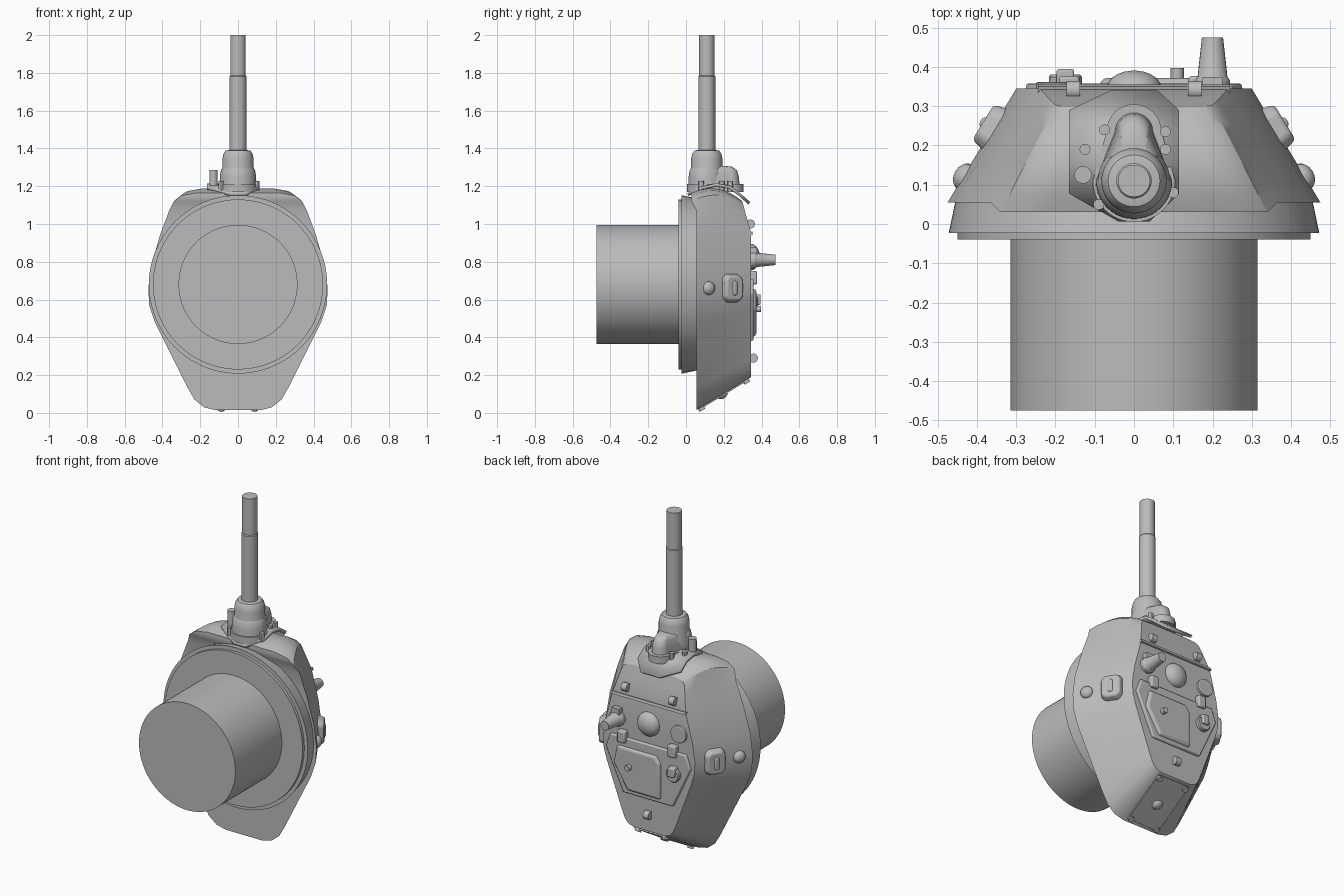
import bpy, bmesh, math
from mathutils import Vector, Matrix

if "Cube" in bpy.data.objects:
    bpy.data.objects.remove(bpy.data.objects["Cube"], do_unlink=True)

grey = bpy.data.materials.new("plain_grey")
grey.use_nodes = True
COL = (0.5, 0.5, 0.5, 1)
grey.diffuse_color = COL
grey.node_tree.nodes["Principled BSDF"].inputs["Base Color"].default_value = COL


def finish(name, bm, angle=30):
    bmesh.ops.recalc_face_normals(bm, faces=bm.faces)
    me = bpy.data.meshes.new(name)
    bm.to_mesh(me)
    bm.free()
    me.materials.append(grey)
    me.shade_smooth()
    me.set_sharp_from_angle(angle=math.radians(angle))
    ob = bpy.data.objects.new(name, me)
    bpy.context.collection.objects.link(ob)
    return ob


def bevel(ob, width, segments=2):
    m = ob.modifiers.new("bevel", "BEVEL")
    m.width, m.segments, m.limit_method = width, segments, "ANGLE"
    return ob


def loft(name, rings, cap=True, angle=30):
    """Skin a list of equal closed rings of 3D points."""
    bm = bmesh.new()
    vs = [[bm.verts.new(p) for p in r] for r in rings]
    n = len(vs[0])
    for a, b in zip(vs, vs[1:]):
        for i in range(n):
            bm.faces.new((a[i], a[(i + 1) % n], b[(i + 1) % n], b[i]))
    if cap:
        bm.faces.new(vs[0])
        bm.faces.new(vs[-1])
    return finish(name, bm, angle)


def frame(pos, normal, up=(0, 0, 1)):
    """Matrix whose z axis follows normal and y axis leans to up."""
    n = Vector(normal).normalized()
    x = Vector(up).cross(n).normalized()
    m = Matrix((x, n.cross(x), n)).transposed().to_4x4()
    m.translation = pos
    return m


def lathe(name, prof, mat, n=32, angle=30):
    """Turn (radius, height) pairs about the frame's z axis."""
    rings = [[mat @ Vector((r * math.cos(2 * math.pi * i / n), r * math.sin(2 * math.pi * i / n), h))
              for i in range(n)] for r, h in prof]
    return loft(name, rings, angle=angle)


def prism(name, pts, mat, h0, h1, inset=1.0):
    """Extrude a 2D outline; the top may shrink about its centre."""
    c = sum((Vector(p) for p in pts), Vector((0, 0))) / len(pts)
    top = [c + (Vector(p) - c) * inset for p in pts]
    return loft(name, [[mat @ Vector((p[0], p[1], h)) for p in ring]
                       for ring, h in ((pts, h0), (top, h1))])


def box(name, mat, w, d, h0, h1):
    return prism(name, [(-w, -d), (w, -d), (w, d), (-w, d)], mat, h0, h1)


def dome(name, mat, r, h, n=24):
    return lathe(name, [(r * math.cos(a), h * math.sin(a)) for a in (0, .3, .6, .9, 1.2, 1.5)], mat, n, 50)


def roof(z):
    return 0.345 if z < 0.95 else 0.345 - 0.28 * (z - 0.95)


# Armoured shell: half outline as (base x, base z, roof x, roof z)
half = [(.12, .015, .10, .19), (.18, .03, .135, .2), (.23, .07, .16, .23), (.27, .14, .18, .28),
        (.44, .48, .28, .55), (.47, .57, .297, .61), (.475, .66, .3, .68), (.46, .78, .285, .78),
        (.41, .95, .24, .95), (.365, 1.07, .212, 1.06), (.34, 1.12, .2, 1.1), (.3, 1.15, .18, 1.115),
        (.22, 1.165, .13, 1.12)]
levels = [0, .15, .3, .45, .6, .75, .87, .95, 1]


def shell_point(p, t, side):
    ax, az, bx, bz = p
    nose = az > 1.1
    y0 = 0.03 if nose else 0.055
    z = az + (bz - az) * t
    if nose:
        z += 0.13 * t * (1 - t) + 0.03 * t * (1 - t * t)
    return (side * (ax + (bx - ax) * t), y0 + (roof(bz) - y0) * t, z)


bm = bmesh.new()
rows = []
for t in levels:
    rows.append([bm.verts.new(shell_point(p, t, 1)) for p in half] +
                [bm.verts.new(shell_point(p, t, -1)) for p in reversed(half)])
k = len(half) * 2
for a, b in zip(rows, rows[1:]):
    for i in range(k):
        bm.faces.new((a[i], a[(i + 1) % k], b[(i + 1) % k], b[i]))
for r in (rows[0], rows[-1]):
    for i in range(len(half) - 1):
        bm.faces.new((r[i], r[i + 1], r[k - 2 - i], r[k - 1 - i]))
finish("turret_shell", bm, 32)

# Ring collar and round base
down = frame((0, 0, .68), (0, 1, 0))
lathe("ring_collar", [(.45, -.04), (.45, -.023), (.472, -.023), (.455, .058), (.40, .1)], down, 96)
lathe("turret_base", [(.315, -.475), (.315, -.03)], down, 96)

# Curved shield in front of the shell, bent over the nose
bm = bmesh.new()
strips = [(.01, 1.155, -.04, .04), (.08, 1.19, -.165, .115), (.16, 1.207, -.165, .115),
          (.23, 1.195, -.165, .115), (.285, 1.155, -.165, .115), (.335, 1.11, -.06, .06)]
pairs = [(bm.verts.new((a, y, z)), bm.verts.new((b, y, z))) for y, z, a, b in strips]
for p, q in zip(pairs, pairs[1:]):
    bm.faces.new((p[0], p[1], q[1], q[0]))
shield = finish("gun_shield", bm)
sol = shield.modifiers.new("thickness", "SOLIDIFY")
sol.thickness, sol.offset = 0.016, 0


# Gun mount: teardrop rings around the barrel axis and a raised lobe
def teardrop(z, r, yc, lobe, n=20):
    pts = []
    for i in range(n + 1):
        a = math.pi + math.pi * i / n
        pts.append((r * math.cos(a), .11 + r * math.sin(a), z))
    for i in range(n + 1):
        a = math.pi * i / n
        pts.append((lobe * math.cos(a), yc + lobe * math.sin(a), z))
    return pts


loft("mount_flange", [teardrop(1.17, .105, .235, .07), teardrop(1.212, .105, .235, .07)])
loft("mount_body", [teardrop(1.19, .098, .235, .05), teardrop(1.25, .096, .235, .045),
                    teardrop(1.285, .09, .23, .04), teardrop(1.303, .08, .21, .035),
                    teardrop(1.308, .07, .17, .03)], angle=40)
up = frame((0, .11, 0), (0, 0, 1), (0, 1, 0))
lathe("mount_sleeve", [(.09, 1.2), (.092, 1.27), (.083, 1.3), (.083, 1.345), (.077, 1.372),
                       (.066, 1.388), (.045, 1.392)], up, 40, 40)
lathe("gun_barrel", [(.045, 1.3), (.045, 1.78), (.041, 1.785), (.041, 2.0)], up, 32)
lathe("sight_tube", [(.022, 1.17), (.022, 1.285)], frame((-.13, .125, 0), (0, 0, 1), (0, 1, 0)), 20)
for x, y in ((-.075, .24), (.08, .235), (-.125, .19), (.08, .19), (.1, .08), (-.09, .05)):
    lathe("mount_bolt", [(.014, 1.17), (.014, 1.228)], frame((x, y, 0), (0, 0, 1), (0, 1, 0)), 12)


# Roof fittings; the frame's x axis points to the shell's left
def on_roof(x, z, lift=0.0):
    n = (0, 1, 0) if z < .95 else (0, 1, .28)
    m = frame((x, roof(z) + lift, z), n)
    return m


flat = Matrix(((1, 0, 0, 0), (0, 0, 1, 0), (0, 1, 0, 0), (0, 0, 0, 1)))
hatch = [(-.25, .71), (.25, .71), (.28, .63), (.165, .38), (-.165, .38), (-.28, .63)]
bevel(prism("roof_hatch", hatch, flat, .335, .358, .98), .006)
panel = [(-.06, .66), (.2, .66), (.225, .55), (.13, .40), (-.09, .40), (-.09, .62)]
bevel(prism("hatch_panel", panel, flat, .35, .372, .92), .01, 3)
lathe("hatch_button", [(.017, 0), (.017, .052)], on_roof(.11, .55), 16)
box("roof_seam", on_roof(0, .95), .245, .008, -.01, .008)
dome("vent_dome", on_roof(0, .825), .07, .046, 32)
lathe("roof_disc", [(.05, -.005), (.05, .014), (.045, .017)], on_roof(-.2, .82), 28)
lathe("aerial_base", [(.045, 0), (.045, .02), (.038, .03), (.027, .13)], on_roof(.2, .81), 24)
box("aerial_foot", on_roof(.2, .855), .025, .02, 0, .03)
lathe("scope_base", [(.042, .0), (.042, .03), (.037, .036)], on_roof(-.175, .58), 24)
bevel(box("scope_block", on_roof(-.175, .6), .022, .028, 0, .05), .006)
for s in (-1, 1):
    bevel(box("hatch_hinge", on_roof(.165 * s, .715), .026, .035, -.01, .032), .008)


def lug(name, m):
    """Rounded lifting eye, a short disc standing on edge."""
    side = m @ Matrix.Rotation(math.pi / 2, 4, "Y")
    lathe(name, [(.024, -.017), (.024, .017)], side, 16)


lug("rear_lug", on_roof(0, .29, .012))
for s in (-1, 1):
    lug("front_lug", on_roof(.155 * s, 1.0, .01))

# Side ports, mirrored on both walls
for s in (-1, 1):
    n = (.855 * s, .52, 0)
    port = frame((.357 * s, .243, .66), n)
    corners = [(-.065, -.055), (-.04, -.08), (.04, -.08), (.065, -.055),
               (.065, .055), (.04, .08), (-.04, .08), (-.065, .055)]
    bevel(prism("side_port", corners, port, -.02, .032, .8), .01, 3)
    bevel(box("port_slot", port, .014, .038, .02, .039), .012, 3)
    dome("side_plug", frame((.431 * s, .12, .66), n), .036, .028)

# Rear slope plate with its bolts
slope = Vector((0, .29, .175))
normal = (0, .175, -.29)


def on_slope(x, t):
    return frame(Vector((x, .055, .015)) + slope * t, normal, slope)


prism("rear_plate", [(-.105, -.15), (.105, -.15), (.105, .155), (-.105, .155)], on_slope(0, .5), -.01, .007)
dome("rear_plug", on_slope(0, .47), .032, .022)
for s in (-1, 1):
    for t in (.08, .9):
        lathe("rear_bolt", [(.017, 0), (.017, .017)], on_slope(.088 * s, t), 12)
